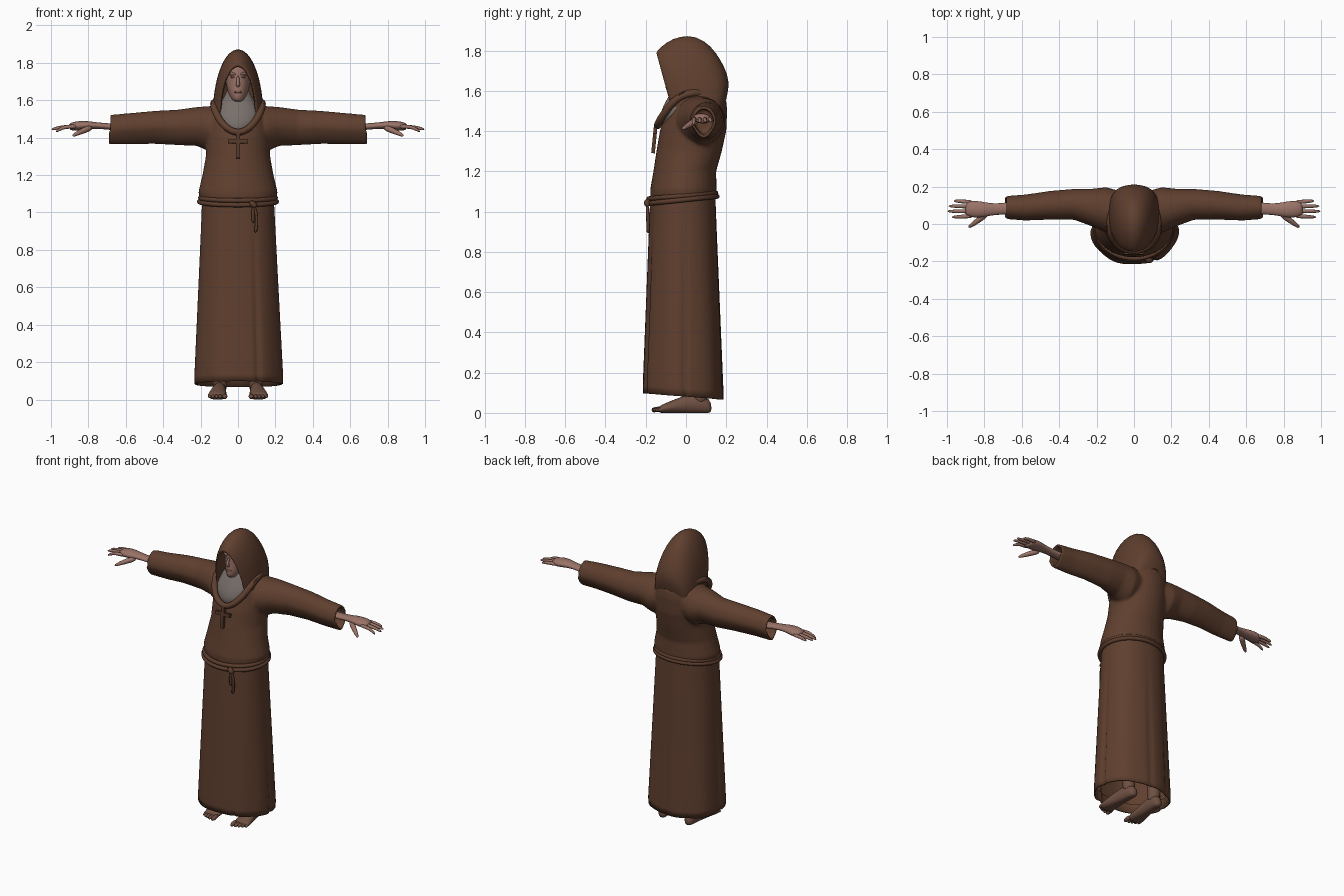
import bpy, bmesh, math
from mathutils import Vector

if "Cube" in bpy.data.objects:
    bpy.data.objects.remove(bpy.data.objects["Cube"])

def mat(name, rgb):
    m = bpy.data.materials.new(name)
    m.diffuse_color = (*rgb, 1)
    m.use_nodes = True
    m.node_tree.nodes["Principled BSDF"].inputs["Base Color"].default_value = m.diffuse_color
    return m

ROBE = mat("robe_brown", (0.115, 0.050, 0.028))
ROPE = mat("rope_brown", (0.105, 0.046, 0.026))
WOOD = mat("wood_brown", (0.095, 0.040, 0.022))
SKIN = mat("skin", (0.32, 0.17, 0.135))
SHADE = mat("lips_and_eyes", (0.22, 0.11, 0.09))
FOOT = mat("dusty_foot", (0.16, 0.080, 0.055))
GREY = mat("undershirt_grey", (0.19, 0.16, 0.145))
TAU = 2 * math.pi

def finish(name, bm, material, sub=1, mirror=False):
    bmesh.ops.recalc_face_normals(bm, faces=bm.faces)
    me = bpy.data.meshes.new(name)
    bm.to_mesh(me)
    bm.free()
    me.materials.append(material)
    me.polygons.foreach_set("use_smooth", [True] * len(me.polygons))
    ob = bpy.data.objects.new(name, me)
    bpy.context.collection.objects.link(ob)
    if mirror:
        ob.modifiers.new("Mirror", 'MIRROR').use_mirror_merge = False
    if sub:
        s = ob.modifiers.new("Subsurf", 'SUBSURF')
        s.levels = s.render_levels = sub
    return ob

def loft(bm, rings, around=True, caps=True, loop=False):
    """Skin a list of point rings with quads."""
    vs = [[bm.verts.new(p) for p in r] for r in rings]
    n = len(vs[0])
    pairs = list(zip(vs, vs[1:])) + ([(vs[-1], vs[0])] if loop else [])
    for a, b in pairs:
        for i in range(n if around else n - 1):
            j = (i + 1) % n
            bm.faces.new((a[i], a[j], b[j], b[i]))
    if caps and around and not loop:
        bm.faces.new(vs[0])
        bm.faces.new(vs[-1])

def tube(bm, pts, n=8, flat=1.0, loop=False):
    """Round tube through (x, y, z, radius) points."""
    p = [Vector(q[:3]) for q in pts]
    k = len(p)
    d = (p[-1] - p[0])
    up = Vector((0, 1, 0)) if not loop and abs(d.z) > 0.7 * d.length else Vector((0, 0, 1))
    rings = []
    for i in range(k):
        a = p[(i - 1) % k] if loop else p[max(i - 1, 0)]
        b = p[(i + 1) % k] if loop else p[min(i + 1, k - 1)]
        t = (b - a).normalized()
        s = t.cross(up).normalized()
        u = s.cross(t)
        r = pts[i][3]
        rings.append([p[i] + s * r * math.cos(TAU * j / n) + u * r * flat * math.sin(TAU * j / n)
                      for j in range(n)])
    loft(bm, rings, loop=loop)

def level_rings(rows, n=32):
    """Horizontal ovals from (z, y_front, y_back, half_width)."""
    return [[((w * math.cos(TAU * i / n)), (f + b) / 2 + (b - f) / 2 * math.sin(TAU * i / n), z)
             for i in range(n)] for z, f, b, w in rows]

# Skirt: flared tube with soft folds, a few sharp pleats and a turned hem
def skirt_ring(t, scale=1.0, lift=0.0, n=112):
    ring = []
    for i in range(n):
        a = TAU * i / n
        f = 1 + 0.012 * t * math.cos(7 * a + 1)
        for a0, depth in ((-1.15, .05), (0.05, .05), (math.pi, .04), (1.5, .035), (2.1, .025)):
            da = (a - a0 + math.pi) % TAU - math.pi
            f -= depth * min(1, 1.6 * t) * math.exp(-(da / 0.055) ** 2)
        f *= scale
        hem = 0.082 - 0.016 * math.sin(a)
        c, s = math.cos(a), math.sin(a)
        c = math.copysign(abs(c) ** 0.92, c)
        s = math.copysign(abs(s) ** 0.92, s)
        ring.append((0.003 * t + (0.192 + 0.047 * t) * f * c,
                     -0.016 + (0.162 + 0.04 * t) * f * s, 1.07 + (hem - 1.07) * t + lift))
    return ring

bm = bmesh.new()
loft(bm, [skirt_ring(t) for t in (0, .05, .15, .3, .45, .6, .75, .88, .96)]
     + [skirt_ring(1, .99), skirt_ring(1, .95), skirt_ring(1, .94, .06)], caps=False)
finish("robe_skirt", bm, ROBE, sub=0)

# Upper robe: torso and both hollow sleeves fused into one skin
bm = bmesh.new()
loft(bm, level_rings([(1.05, -.165, .14, .19), (1.075, -.178, .15, .207), (1.11, -.178, .152, .212),
                      (1.2, -.162, .15, .19), (1.3, -.147, .178, .172), (1.4, -.13, .2, .172),
                      (1.5, -.1, .205, .165), (1.55, -.08, .2, .15), (1.585, -.05, .17, .12),
                      (1.61, -.02, .12, .07)]))
SLEEVE = [(.05, .07, 1.46, .10, .105), (.15, .075, 1.447, .122, .122), (.22, .087, 1.46, .102, .104),
          (.32, .105, 1.455, .083, .095), (.45, .1, 1.455, .077, .088), (.58, .088, 1.448, .07, .083),
          (.685, .088, 1.443, .062, .079), (.688, .088, 1.443, .05, .066), (.60, .088, 1.448, .046, .06)]
for side in (-1, 1):
    rings = []
    for x, cy, cz, ry, rz in SLEEVE:
        ring = []
        for i in range(28):
            c, s = math.cos(TAU * i / 28), math.sin(TAU * i / 28)
            pinch = 1 - 0.35 * max(0, -s) * min(1, x / .6)
            ring.append((side * x + .008 * side * (s < 0) * (x > .6), cy + ry * c * pinch, cz + rz * s))
        rings.append(ring)
    loft(bm, rings)
top = finish("robe_top_and_sleeves", bm, ROBE, sub=0)
r = top.modifiers.new("Fuse", 'REMESH')
r.mode, r.voxel_size, r.use_smooth_shade = 'VOXEL', 0.008, True
s = top.modifiers.new("Soften", 'SMOOTH')
s.factor, s.iterations = 0.5, 6

# Hood: arches (base_y, top_y, top_z, half_width) from the lining over the lip to the nape
HOOD = [(.06, .03, 1.80, .085), (-.03, -.115, 1.772, .076), (-.075, -.15, 1.782, .082),
        (-.075, -.148, 1.795, .09), (-.05, -.10, 1.842, .107), (0, -.03, 1.874, .12),
        (.05, .05, 1.874, .12), (.10, .125, 1.825, .118), (.14, .175, 1.75, .11),
        (.17, .208, 1.68, .095), (.18, .214, 1.62, .07), (.185, .2, 1.56, .03)]
bm = bmesh.new()
rings = []
for by, ty, tz, w in HOOD:
    ring = []
    for i in range(25):
        a = math.pi * i / 24
        h = max(0, math.sin(a)) ** 0.8
        ring.append((w * math.cos(a) * (1.15 - .15 * h), by + (ty - by) * h, 1.52 + (tz - 1.52) * h))
    rings.append(ring)
loft(bm, rings, around=False)
finish("hood", bm, ROBE)

# Cowl roll where the hood meets the shoulders and chest
half = [(.06, -.135, 1.447), (.105, -.10, 1.50), (.133, -.045, 1.57), (.13, .04, 1.597), (.09, .13, 1.585)]
loop = ([(0, -.143, 1.42)] + half + [(0, .183, 1.565)] + [(-x, y, z) for x, y, z in reversed(half)])
bm = bmesh.new()
tube(bm, [(*p, .021) for p in loop], loop=True)
finish("cowl_roll", bm, ROBE, 2)

# Undershirt filling the neck
bm = bmesh.new()
loft(bm, level_rings([(1.41, -.115, .05, .05), (1.45, -.135, .05, .1), (1.5, -.125, .05, .125),
                      (1.55, -.1, .05, .118), (1.6, -.07, .05, .085), (1.63, -.055, .05, .068),
                      (1.67, -.04, .05, .055)]))
finish("undershirt", bm, GREY)

# Head and facial features
bm = bmesh.new()
loft(bm, level_rings([(1.59, -.085, -.01, .022), (1.605, -.103, .03, .037), (1.64, -.104, .06, .053),
                      (1.68, -.1, .08, .063), (1.72, -.098, .09, .068), (1.76, -.1, .09, .068),
                      (1.80, -.085, .08, .058), (1.825, -.05, .05, .03)], 24))
tube(bm, [(0, -.095, 1.732, .007), (0, -.107, 1.70, .009), (0, -.113, 1.685, .013), (0, -.098, 1.672, .011)])
for sd in (-1, 1):
    tube(bm, [(sd * .01, -.095, 1.738, .007), (sd * .028, -.091, 1.743, .008), (sd * .05, -.073, 1.736, .005)])
finish("head", bm, SKIN)
bm = bmesh.new()
tube(bm, [(-.024, -.091, 1.643, .003), (-.01, -.101, 1.645, .007), (.01, -.101, 1.645, .007), (.024, -.091, 1.643, .003)])
for sd in (-1, 1):
    tube(bm, [(sd * .016, -.092, 1.724, .003), (sd * .028, -.087, 1.725, .008), (sd * .042, -.077, 1.724, .003)])
finish("lips_and_eyes", bm, SHADE)

# Hands: forearm with palm, four fingers and thumb
bm = bmesh.new()
tube(bm, [(.59, .088, 1.452, .036), (.66, .085, 1.457, .034), (.72, .08, 1.462, .031), (.77, .078, 1.466, .034),
          (.82, .077, 1.467, .046), (.87, .08, 1.462, .047), (.905, .085, 1.458, .036)], 12, 0.55)
for y, dy, tip, tz in ((.043, -.006, .975, 1.43), (.068, 0, 1.0, 1.443), (.093, .003, .995, 1.447), (.116, .008, .965, 1.447)):
    tube(bm, [(.86, y, 1.46, .012), (.90, y + dy * .4, 1.459, .012),
              ((.9 + tip) / 2, y + dy * .7, 1.456, .0105), (tip, y + dy, tz, .007)])
tube(bm, [(.78, .06, 1.457, .018), (.82, .03, 1.44, .018), (.855, .003, 1.425, .0135), (.887, -.02, 1.408, .008)])
finish("hand", bm, SKIN, mirror=True)

# Feet with toes and lower legs
bm = bmesh.new()
FEET = [(.128, .095, .02, .045), (.10, .095, .034, .08), (.03, .1, .037, .092),
        (-.05, .107, .046, .066), (-.11, .111, .054, .042), (-.137, .111, .05, .03)]
loft(bm, [[(cx + w * math.cos(TAU * i / 16), y, max(0, h / 2 + h * .58 * math.sin(TAU * i / 16)))
           for i in range(16)] for y, cx, w, h in FEET])
for x, tip, rad in ((.07, -.172, .015), (.094, -.17, .0115), (.114, -.163, .011), (.133, -.155, .0105), (.151, -.143, .01)):
    tube(bm, [(x, -.11, .02, rad), (x, tip + .02, .017, rad), (x, tip, .012, rad * .8)])
tube(bm, [(.096, .068, .03, .04), (.097, .07, .1, .037), (.1, .06, .25, .05), (.1, .04, .5, .055)], 14)
finish("foot_and_leg", bm, FOOT, mirror=True)

# Rope belt wound twice, with knot and hanging ends
bm = bmesh.new()
for grow, z0, tilt in ((0, 1.078, .014), (.006, 1.058, .018)):
    tube(bm, [((.202 + grow) * math.cos(TAU * i / 40), -.018 + (.167 + grow) * math.sin(TAU * i / 40),
               z0 + tilt * math.sin(TAU * i / 40), .0135) for i in range(40)], loop=True)
finish("rope_belt", bm, ROPE)
bm = bmesh.new()
tube(bm, [(.065, -.185, 1.06, .012), (.08, -.197, 1.045, .02), (.1, -.19, 1.025, .013)])
tube(bm, [(.085, -.193, 1.04, .009), (.1, -.19, .99, .009), (.1, -.188, .93, .009), (.092, -.188, .89, .011)])
tube(bm, [(.085, -.193, 1.04, .009), (.077, -.191, .99, .009), (.083, -.19, .94, .011)])
finish("rope_ends", bm, ROPE)

# Pendant cross, tilted outward at the foot, on a neck cord
bm = bmesh.new()
for size, z in (((.021, .018, .14), 0), ((.106, .018, .021), .02)):
    g = bmesh.ops.create_cube(bm, size=1)
    bmesh.ops.scale(bm, vec=size, verts=g["verts"])
    bmesh.ops.translate(bm, vec=(0, 0, z), verts=g["verts"])
cross = finish("pendant_cross", bm, WOOD, sub=0)
cross.data.polygons.foreach_set("use_smooth", [False] * len(cross.data.polygons))
cross.location = (0, -.157, 1.36)
cross.rotation_euler.x = -0.1
bm = bmesh.new()
tube(bm, [(0, -.152, 1.42, .004), (.05, -.155, 1.437, .004), (.1, -.125, 1.49, .004), (.14, -.06, 1.565, .004), (.145, .0, 1.6, .004)], 6)
finish("neck_cord", bm, WOOD, mirror=True)
